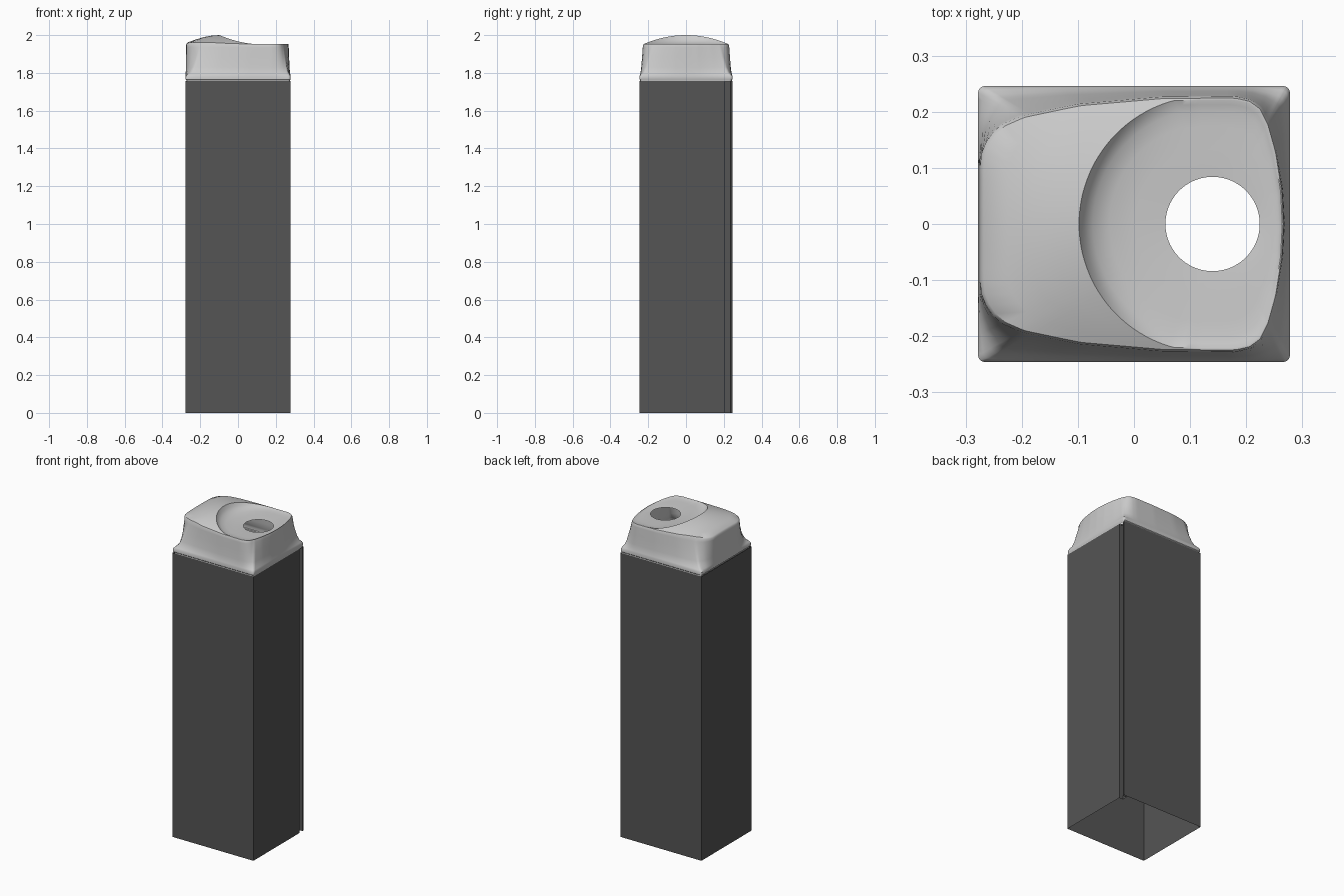
import bpy, math
from mathutils import Vector

if "Cube" in bpy.data.objects:
    bpy.data.objects.remove(bpy.data.objects["Cube"])


def material(name, v):
    m = bpy.data.materials.new(name)
    m.diffuse_color = (v, v, v, 1)
    m.use_nodes = True
    m.node_tree.nodes["Principled BSDF"].inputs["Base Color"].default_value = m.diffuse_color
    return m


def loft(name, rings, mat, angle=35):
    """Skin a stack of closed rings (counter-clockwise, outside facing out)."""
    n = len(rings[0])
    verts = [p for r in rings for p in r]
    faces = [(k * n + i, k * n + (i + 1) % n, (k + 1) * n + (i + 1) % n, (k + 1) * n + i)
             for k in range(len(rings) - 1) for i in range(n)]
    me = bpy.data.meshes.new(name)
    me.from_pydata(verts, [], faces)
    me.materials.append(mat)
    ob = bpy.data.objects.new(name, me)
    bpy.context.collection.objects.link(ob)
    bpy.context.view_layer.objects.active = ob
    ob.select_set(True)
    bpy.ops.object.shade_smooth_by_angle(angle=math.radians(angle))
    ob.select_set(False)
    return ob


def ray(poly, a):
    """Distance from the hole centre to a polygon outline at angle a."""
    d = Vector((math.cos(a), math.sin(a)))
    best = 0
    for i, p in enumerate(poly):
        p = Vector(p) - C
        e = Vector(poly[(i + 1) % len(poly)]) - C - p
        den = d.x * e.y - d.y * e.x
        if abs(den) < 1e-9:
            continue
        t = (p.x * e.y - p.y * e.x) / den
        s = (p.x * d.y - p.y * d.x) / den
        if t > 0 and -1e-6 <= s <= 1 + 1e-6:
            best = max(best, t)
    return best


dark = material("dark grey", 0.09)
light = material("light grey", 0.60)

# Body: open tube with a slot beside the rear right corner
prof = [(-.277, -.245), (.277, -.245), (.277, .203), (.25, .203), (.25, .235),
        (.277, .237), (.277, .245), (-.277, .245)]
loft("bin_body", [[(x, y, z) for x, y in prof] for z in (0, 1.757)], dark)

# Cap outlines, all sampled on rays from the hole centre
C = Vector((.14, 0))
hx, hy, cr = .278, .246, .012
base = []
for q, (sx, sy) in enumerate([(1, 1), (-1, 1), (-1, -1), (1, -1)]):
    for k in range(5):
        a = (q + k / 4) * math.pi / 2
        base.append((sx * (hx - cr) + cr * math.cos(a), sy * (hy - cr) + cr * math.sin(a)))
half = [(.268, 0), (.265, .06), (.254, .13), (.24, .18), (.226, .208), (.207, .222), (.18, .228),
        (.05, .227), (-.1, .214), (-.2, .193), (-.235, .178), (-.26, .155), (-.274, .12)]
outline = half + [(x, -y) for x, y in reversed(half[1:])]
dish = [(.13 + .228 * math.cos(k * math.pi / 48), .228 * math.sin(k * math.pi / 48)) for k in range(96)]

angles = {k * math.tau / 128 for k in range(128)}
angles |= {math.atan2(y, x - C.x) % math.tau for x, y in base}   # keep base corners crisp
angles = sorted(angles)
angles = [a for i, a in enumerate(angles) if i == 0 or a - angles[i - 1] > 1e-4]
R_base = [ray(base, a) for a in angles]
R_top = [ray(outline, a) for a in angles]
R_rim = [min(ray(dish, a), t * .97) for a, t in zip(angles, R_top)]
HOLE = .084


def dome(x, y):
    ridge = .05 if x > -.1 else .006 + .044 * math.sin(max(0, (x + .28) / .18) * math.pi / 2)
    if x > .1:
        return 1.952
    return 1.952 + (ridge - .002) * max(0, 1 - (y / .225) ** 2)


def ring(radii, zf):
    out = []
    for a, r in zip(angles, radii):
        x, y = C.x + r * math.cos(a), r * math.sin(a)
        out.append((x, y, zf(x, y) if callable(zf) else zf))
    return out


def mix(A, B, t):
    return [a + (b - a) * t for a, b in zip(A, B)]


# Cap lip and tapered walls
rings = [ring([r * .985 for r in R_base], 1.755), ring([r * .985 for r in R_base], 1.762),
         ring(R_base, 1.766), ring(R_base, 1.782)]
for t, z in ((.12, 1.792), (.3, 1.802), (.5, 1.83), (.75, 1.885), (.95, 1.935)):
    rings.append(ring(mix(R_base, R_top, t), z))
rings.append(ring(R_top, lambda x, y: dome(x, y) - .007))
# Domed top down to the dish rim
for t in (.0, .25, .5, .75, 1):
    rings.append(ring(mix([r * .985 for r in R_top], R_rim, t), dome))
# Dish wall, floor and hole
rim = rings[-1]
for t, drop in ((.06, .35), (.16, .65), (.35, .88), (.65, .97)):
    rr = ring(mix(R_rim, [HOLE] * len(angles), t), 0)
    rings.append([(p[0], p[1], q[2] + (1.944 - q[2]) * drop) for p, q in zip(rr, rim)])
rings.append(ring([HOLE] * len(angles), 1.941))
loft("bin_lid", rings, light, 40)
